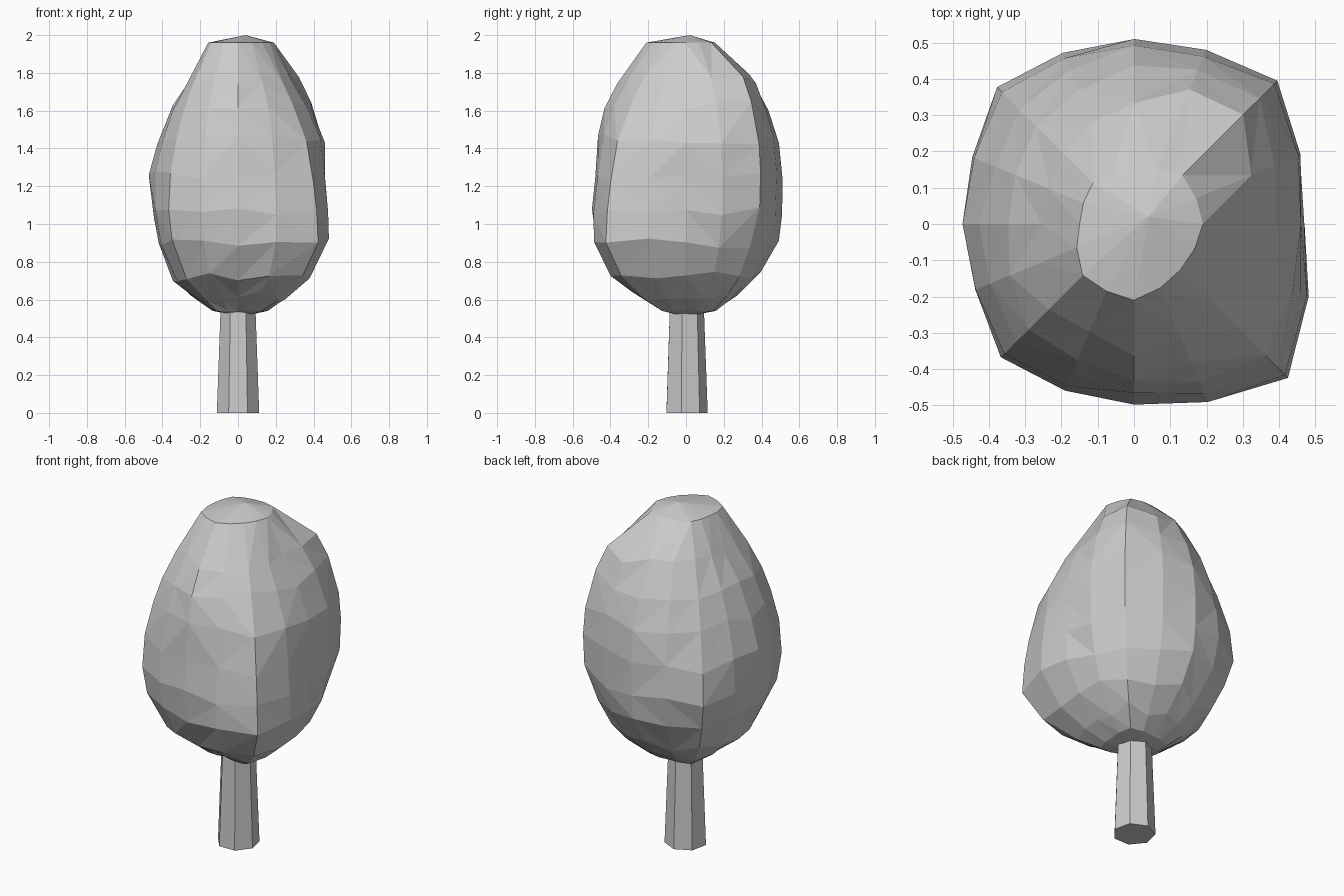
import bpy, bmesh, random
from math import sin, cos, tau, radians

if "Cube" in bpy.data.objects:
    bpy.data.objects.remove(bpy.data.objects["Cube"])

random.seed(7)


def loft(name, loops_co, tips=None):
    """Skin rings of points; close the ends with caps, or with two tip points."""
    bm = bmesh.new()
    loops = [[bm.verts.new(p) for p in ring] for ring in loops_co]
    n = len(loops[0])
    for a, b in zip(loops, loops[1:]):
        for i in range(n):
            j = (i + 1) % n
            if not tips:
                bm.faces.new((a[i], a[j], b[j], b[i]))
            elif random.random() < 0.5:
                bm.faces.new((a[i], a[j], b[i]))
                bm.faces.new((a[j], b[j], b[i]))
            else:
                bm.faces.new((a[i], b[j], b[i]))
                bm.faces.new((a[i], a[j], b[j]))
    for k, loop in enumerate((loops[0], loops[-1])):
        if tips:
            v = bm.verts.new(tips[k])
            for i in range(n):
                bm.faces.new((loop[i], loop[(i + 1) % n], v))
        else:
            bm.faces.new(loop)
    bmesh.ops.recalc_face_normals(bm, faces=bm.faces)
    mesh = bpy.data.meshes.new(name)
    bm.to_mesh(mesh)
    bm.free()
    bpy.context.collection.objects.link(bpy.data.objects.new(name, mesh))


# Trunk: tapered seven-sided post
def heptagon(r, z):
    return [(r * cos(radians(-64) + tau * i / 7),
             r * sin(radians(-64) + tau * i / 7), z) for i in range(7)]


loft("trunk", [heptagon(0.115, 0), heptagon(0.093, 0.6)])

# Crown profile: height, then radius every 45 degrees starting at +x
profile = [
    (0.54, .15, .20, .15, .18, .12, .16, .10, .18),
    (0.62, .27, .31, .27, .30, .25, .27, .22, .35),
    (0.72, .38, .40, .38, .40, .37, .40, .40, .48),
    (0.90, .47, .49, .49, .49, .42, .49, .48, .60),
    (1.06, .47, .55, .51, .54, .45, .52, .50, .59),
    (1.25, .46, .56, .51, .51, .475, .51, .48, .56),
    (1.45, .46, .545, .49, .445, .42, .46, .47, .51),
    (1.62, .385, .50, .43, .375, .35, .40, .43, .42),
    (1.77, .29, .44, .36, .29, .25, .32, .35, .32),
    (1.96, .19, .19, .15, .16, .15, .20, .21, .18),
]


def radius(i, z):
    """Radius in direction i of 16 at height z, interpolated in the profile."""
    for lo, hi in zip(profile, profile[1:]):
        if z <= hi[0]:
            break
    t = (z - lo[0]) / (hi[0] - lo[0])
    r = [a + (b - a) * t for a, b in zip(lo[1:], hi[1:])]
    if i % 2 == 0:
        return r[i // 2]
    return 0.975 * (r[i // 2] + r[(i // 2 + 1) % 8]) / 2


def crown_ring(k):
    points = []
    for i in range(16):
        z = profile[k][0]
        if 0 < k < len(profile) - 1:
            z += random.uniform(-0.03, 0.03)
        a = tau * i / 16
        r = radius(i, z)
        points.append((r * cos(a), r * sin(a), z))
    return points


# Crown: faceted leafy mass
loft("crown", [crown_ring(k) for k in range(len(profile))],
     tips=((0.02, 0.0, 0.51), (0.04, 0.02, 2.0)))
